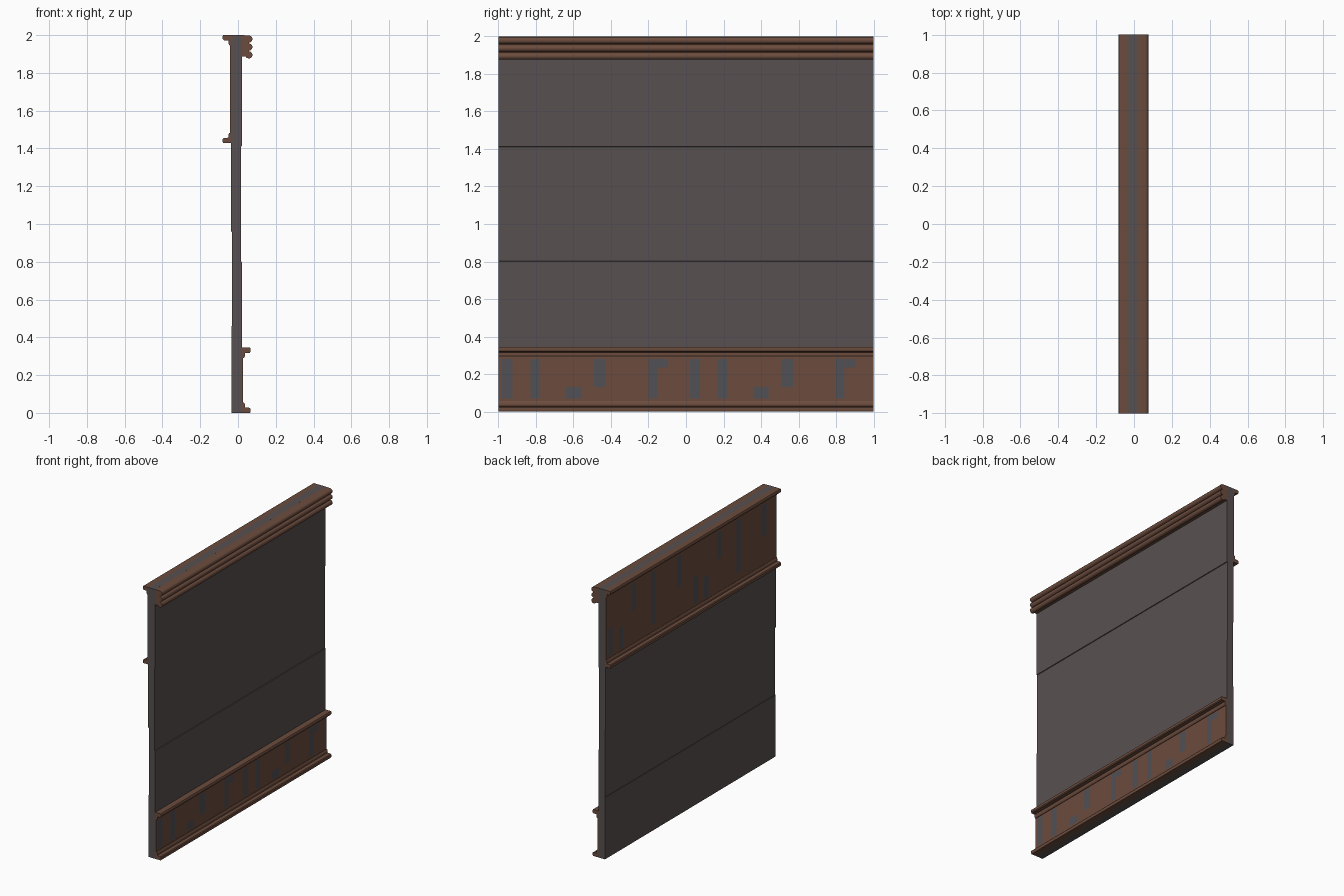
import bpy, bmesh, math

if "Cube" in bpy.data.objects:
    bpy.data.objects.remove(bpy.data.objects["Cube"])


def material(name, rgb):
    m = bpy.data.materials.new(name)
    lin = [((c / 255 + 0.055) / 1.055) ** 2.4 for c in rgb]
    m.diffuse_color = (*lin, 1)
    m.use_nodes = True
    m.node_tree.nodes["Principled BSDF"].inputs["Base Color"].default_value = m.diffuse_color
    return m


GREY = material("wall_grey", (88, 80, 80))
BROWN = material("rust_brown", (108, 76, 61))
SLATE = material("worn_slate", (80, 80, 86))


def finish(name, bm, mat):
    bmesh.ops.recalc_face_normals(bm, faces=bm.faces)
    me = bpy.data.meshes.new(name)
    bm.to_mesh(me)
    bm.free()
    me.materials.append(mat)
    ob = bpy.data.objects.new(name, me)
    bpy.context.collection.objects.link(ob)
    return ob


def prism(name, profile, mat):
    """Extrude an (x, z) profile along the whole wall length."""
    bm = bmesh.new()
    face = bm.faces.new([bm.verts.new((x, -1, z)) for x, z in profile])
    ext = bmesh.ops.extrude_face_region(bm, geom=[face])
    vs = [g for g in ext["geom"] if isinstance(g, bmesh.types.BMVert)]
    bmesh.ops.translate(bm, verts=vs, vec=(0, 2, 0))
    return finish(name, bm, mat)


def arc(cx, cz, r, a0, a1, n=6):
    return [(cx + r * math.cos(math.radians(a0 + (a1 - a0) * i / n)),
             cz + r * math.sin(math.radians(a0 + (a1 - a0) * i / n))) for i in range(n + 1)]


def patches(name, x, rects):
    """Thin worn patches lying on a panel, each (y0, y1, z0, z1)."""
    bm = bmesh.new()
    for y0, y1, z0, z1 in rects:
        bm.faces.new([bm.verts.new((x, y, z)) for y, z in
                      ((y0, z0), (y1, z0), (y1, z1), (y0, z1))])
    ob = finish(name, bm, SLATE)
    if x > 0 and ob.data.polygons[0].normal.x < 0 or x < 0 and ob.data.polygons[0].normal.x > 0:
        ob.data.flip_normals()
    return ob


# Wall slab, with a shallow recessed band on each side
prism("wall", [(-0.035, 0), (0.02, 0), (0.02, 0.80), (0.015, 0.802), (0.015, 1.41),
               (0.02, 1.412), (0.02, 2), (-0.038, 2), (-0.038, 0.96), (-0.033, 0.958),
               (-0.033, 0.46), (-0.035, 0.458)], GREY)

# Brown facing panels: low on one side, high on the other
prism("lower_panel", [(0.019, 0.03), (0.027, 0.03), (0.027, 0.32), (0.019, 0.32)], BROWN)
prism("upper_panel", [(-0.035, 1.45), (-0.043, 1.45), (-0.043, 1.98), (-0.035, 1.98)], BROWN)


# Rails: a lip with a rounded nose and a small stepped cove
def rail(name, x, out, z, up):
    pts = [(0, 0), (0.045, 0), (0.048, 0.006), (0.048, 0.021), (0.043, 0.027), (0.018, 0.029),
           (0.018, 0.044), (0.012, 0.055), (0, 0.055)]
    return prism(name, [(x + out * a, z + up * b) for a, b in pts], BROWN)


rail("base_rail", 0.019, 1, 0, 1)
rail("lower_panel_rail", 0.019, 1, 0.345, -1)
rail("upper_panel_rail", -0.033, -1, 1.428, 1)
rail("top_back_rail", -0.033, -1, 2, -1)

# Triple-rounded crown moulding
crown = [(0.019, 2)]
for zc in (1.979, 1.937, 1.895):
    crown += arc(0.058, zc, 0.019, 90, -90)
crown += [(0.046, 1.880), (0.04, 1.887), (0.019, 1.887)]
ob = prism("crown_moulding", crown, BROWN)
bpy.context.view_layer.objects.active = ob
ob.select_set(True)
bpy.ops.object.shade_smooth_by_angle(angle=math.radians(35))

# Worn patches, the pattern repeats every unit of length
low = [(-0.98, -0.925, .07, .28), (-0.83, -0.78, .07, .28), (-0.64, -0.56, .07, .13),
       (-0.49, -0.43, .13, .28), (-0.20, -0.155, .07, .28), (-0.155, -0.095, .235, .28)]
high = [(0.92, 0.97, 1.50, 1.70), (0.80, 0.85, 1.50, 1.66), (0.65, 0.70, 1.73, 1.93),
        (0.42, 0.47, 1.54, 1.93), (0.12, 0.17, 1.70, 1.93)]
patches("lower_worn_patches", 0.0285,
        [(a + k, b + k, c, d) for k in (0, 1) for a, b, c, d in low])
patches("upper_worn_patches", -0.0445,
        [(a - k, b - k, c, d) for k in (0, 1) for a, b, c, d in high])
